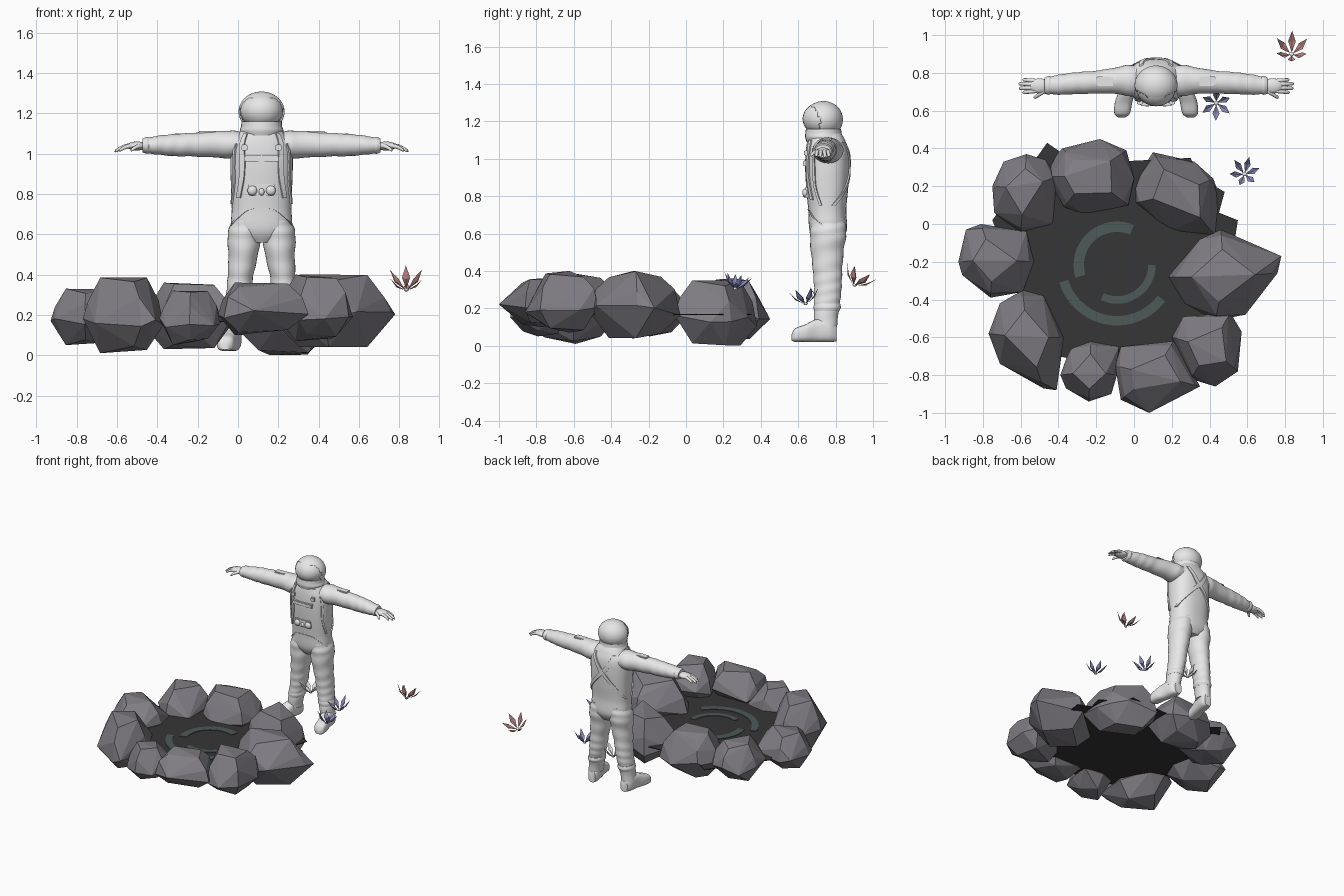
import bpy, bmesh, math, random
from mathutils import Vector, Matrix

random.seed(5)
old = bpy.data.objects.get("Cube")
if old:
    bpy.data.objects.remove(old, do_unlink=True)


def material(name, rgb):
    m = bpy.data.materials.new(name)
    m.use_nodes = True
    m.diffuse_color = (*rgb, 1)
    m.node_tree.nodes["Principled BSDF"].inputs["Base Color"].default_value = (*rgb, 1)
    return m


WHITE = material("suit white", (.8, .8, .8))
STONE = material("stone grey", (.215, .205, .23))
DARK = material("dark water", (.037, .037, .037))
TEAL = material("ripple teal", (.075, .1, .098))
PINK = material("petal pink", (.52, .25, .25))
BLUE = material("petal blue", (.25, .25, .5))
CX = .117   # centre line of the figure


def finish(name, bm, mat, smooth=True, normals=True):
    if normals:
        bmesh.ops.recalc_face_normals(bm, faces=bm.faces)
    me = bpy.data.meshes.new(name)
    bm.to_mesh(me)
    bm.free()
    ob = bpy.data.objects.new(name, me)
    bpy.context.collection.objects.link(ob)
    me.materials.append(mat)
    if smooth:
        me.shade_smooth()
        me.set_sharp_from_angle(angle=math.radians(50))
    return ob


def spline(rows, t):
    # Catmull-Rom blend of a table of stations, t in 0..1
    f = t * (len(rows) - 1)
    i = min(int(f), len(rows) - 2)
    u = f - i
    a, b, c, d = (rows[min(max(k, 0), len(rows) - 1)] for k in range(i - 1, i + 3))
    return [.5 * (2*q + (r - p)*u + (2*p - 5*q + 4*r - s)*u*u + (3*q - p - 3*r + s)*u**3)
            for p, q, r, s in zip(a, b, c, d)]


def oval(angle, power=2):
    c, s = math.cos(angle), math.sin(angle)
    return (math.copysign(abs(c) ** (2 / power), c), math.copysign(abs(s) ** (2 / power), s))


def loft(name, axis, rows, steps=40, sides=28, folds=0, depth=0, power=2, place=None):
    # rows: position along axis, two centre coordinates, two radii
    bm = bmesh.new()
    loops = []
    for k in range(steps + 1):
        t = k / steps
        p, c1, c2, r1, r2 = spline(rows, t)
        loop = []
        for j in range(sides):
            a = 2 * math.pi * j / sides
            w = 1 + depth * math.sin(2 * math.pi * folds * t + 1.6 * math.sin(a) + 2 * math.sin(9 * t))
            x, y = oval(a, power)
            v = [c1 + r1 * w * x, c2 + r2 * w * y]
            v.insert(axis, p)
            loop.append(bm.verts.new(v))
        loops.append(loop)
    for lo, hi in zip(loops, loops[1:]):
        for j in range(sides):
            bm.faces.new((lo[j], lo[j - 1], hi[j - 1], hi[j]))
    bm.faces.new(loops[0])
    bm.faces.new(loops[-1])
    if place:
        bm.transform(place)
    return finish(name, bm, WHITE)


def ball(name, centre, size, mat=WHITE, tilt=0):
    bm = bmesh.new()
    bmesh.ops.create_uvsphere(bm, u_segments=24, v_segments=14, radius=1)
    bm.transform(Matrix.Translation(centre) @ Matrix.Rotation(tilt, 4, 'X') @ Matrix.Diagonal((*size, 1)))
    return finish(name, bm, mat)


# Stones: faceted hulls around a plan outline, with a broad top and a narrower base
def stone(name, z0, z1, outline):
    bm = bmesh.new()
    mid = sum((Vector(p) for p in outline), Vector((0, 0))) / len(outline)
    for h, r, step, jitter in ((0, .58, 2, .12), (.4, 1, 1, .1), (.68, .88, 2, .06), (1, .58, 2, -.1)):
        for k in range(0, len(outline), step):
            x, y = mid.lerp(Vector(outline[k]), r)
            rise = jitter * (random.uniform(-1, 1) if step == 1 else random.random() * (k > 0))
            bm.verts.new((x, y, z0 + (h + rise) * (z1 - z0)))
    hull = bmesh.ops.convex_hull(bm, input=bm.verts)
    loose = {g for g in hull["geom_interior"] + hull["geom_unused"] if isinstance(g, bmesh.types.BMVert)}
    bmesh.ops.delete(bm, geom=list(loose), context='VERTS')
    finish(name, bm, STONE, smooth=False)


stone("stone_back_left", .05, .34, [(-.75, .2), (-.74, .06), (-.6, -.05), (-.43, 0), (-.41, .25), (-.47, .34),
                                    (-.57, .37), (-.69, .33)])
stone("stone_back", .03, .36, [(-.46, .25), (-.44, .34), (-.38, .4), (-.18, .45), (-.04, .39), (0, .24),
                               (-.03, .1), (-.26, .05), (-.37, .09)])
stone("stone_back_right", 0, .35, [(.1, .38), (.32, .33), (.42, .24), (.46, .13), (.43, -.06), (.19, -.04),
                                   (0, .11), (0, .22)])
stone("stone_right", .04, .4, [(.18, -.28), (.35, -.08), (.46, -.03), (.78, -.17), (.76, -.26), (.59, -.48),
                               (.43, -.51), (.27, -.42)])
stone("stone_front_right", .07, .4, [(.2, -.6), (.26, -.49), (.51, -.47), (.57, -.57), (.55, -.78), (.43, -.86),
                                     (.3, -.82)])
stone("stone_front", .1, .36, [(-.1, -.75), (-.07, -.65), (.21, -.62), (.3, -.77), (.35, -.86), (.08, -1),
                               (-.07, -.93)])
stone("stone_front_small", .05, .32, [(-.39, -.8), (-.34, -.66), (-.23, -.62), (-.08, -.65), (-.09, -.8),
                                      (-.12, -.9), (-.24, -.94), (-.36, -.87)])
stone("stone_front_left", .01, .385, [(-.77, -.58), (-.71, -.42), (-.59, -.35), (-.48, -.38), (-.37, -.6),
                                      (-.41, -.88), (-.48, -.87), (-.71, -.74)])
stone("stone_left", .05, .33, [(-.93, -.2), (-.89, -.03), (-.81, 0), (-.57, -.04), (-.53, -.2), (-.59, -.36),
                               (-.76, -.39), (-.91, -.27)])


# Pool and the ripple plates on it
def plate(name, outline, z, thick, mat):
    bm = bmesh.new()
    f = bm.faces.new([bm.verts.new((x, y, z)) for x, y in outline])
    up = bmesh.ops.extrude_face_region(bm, geom=[f])["geom"]
    bmesh.ops.translate(bm, verts=[v for v in up if isinstance(v, bmesh.types.BMVert)], vec=(0, 0, thick))
    finish(name, bm, mat, smooth=False)


plate("pool", [(-.46, .43), (-.36, .36), (-.1, .33), (.3, .35), (.34, .25), (.48, .17), (.45, .06), (.55, .02),
               (.5, -.3), (.46, -.7), (.1, -.8), (-.4, -.7), (-.6, -.37), (-.75, .02)], .165, .005, DARK)
for name, r0, r1, a0, a1 in (("ripple_inner", .175, .23, 67, 197), ("ripple_middle", .165, .205, 245, 360),
                             ("ripple_outer", .27, .32, 197, 323)):
    arc = [math.radians(a0 + (a1 - a0) * k / 20) for k in range(21)]
    edge = [(r, a) for r, run in ((r1, arc), (r0, arc[::-1])) for a in run]
    plate(name, [(-.09 + r * math.cos(a), -.217 + r * math.sin(a)) for r, a in edge], .17, .004, TEAL)


# Flowers: six folded petals opening upward
def flower(name, centre, mat, tilt, spin, size):
    bm = bmesh.new()
    for k in range(6):
        turn = Matrix.Rotation(spin + k * math.pi / 3, 4, 'Z')
        base, left, ridge, right, tip = [bm.verts.new(turn @ Vector(p)) for p in (
            (.1, 0, 0), (.6, .22, .42), (.62, 0, .32), (.6, -.22, .42), (1, 0, .95))]
        for f in ((base, ridge, left), (base, right, ridge), (left, ridge, tip), (ridge, right, tip)):
            bm.faces.new(f)
    bm.transform(Matrix.Translation(centre) @ Matrix.Rotation(tilt, 4, 'X') @ Matrix.Scale(size, 4))
    finish(name, bm, mat, smooth=False, normals=False)
    ball(name + "_heart", centre, (.012, .012, .008), WHITE, tilt)


flower("pink_flower", (.835, .9, .325), PINK, -.5, .5, .092)
flower("blue_flower_near", (.435, .64, .225), BLUE, .15, .5, .083)
flower("blue_flower_far", (.585, .265, .305), BLUE, -.2, .2, .08)
flower("white_flower", (.115, .74, .24), WHITE, 0, .5, .08)

# Torso
TORSO = [(.56, CX, .76, .06, .07), (.62, CX, .76, .145, .1), (.73, CX, .755, .148, .102),
         (.84, CX, .755, .152, .112), (.95, CX, .755, .155, .118), (1.04, CX, .755, .15, .115),
         (1.1, CX, .75, .115, .1), (1.135, CX, .745, .09, .085)]
loft("torso", 2, TORSO, steps=50, sides=40, power=2.4)


# Bands that follow the torso surface, given as (degrees from front, height)
def strap(name, path, width=.013, lift=.008):
    bm = bmesh.new()
    rows = []
    for k in range(25):
        deg, z = spline(path, k / 24)
        near = min((spline(TORSO, i / 200) for i in range(201)), key=lambda r: abs(r[0] - z))
        pair = []
        for d in (-1, 1):
            x, y = oval(math.radians(deg - 90) + d * width / .13, 2.4)
            pair += [bm.verts.new((near[1] + (near[3] + e) * x, near[2] + (near[4] + e) * y, z))
                     for e in (-.012, lift)]
        rows.append(pair)
    for a, b in zip(rows, rows[1:]):
        for i, j in ((0, 1), (1, 3), (3, 2), (2, 0)):
            bm.faces.new((a[i], a[j], b[j], b[i]))
    for end in (rows[0], rows[-1]):
        bm.faces.new((end[0], end[1], end[3], end[2]))
    finish(name, bm, WHITE)


def box(name, centre, size):
    bm = bmesh.new()
    bmesh.ops.create_cube(bm, size=1, matrix=Matrix.Translation(centre) @ Matrix.Diagonal((*size, 1)))
    bmesh.ops.bevel(bm, geom=bm.edges, offset=.004, segments=2, affect='EDGES')
    finish(name, bm, WHITE)


box("chest_panel", (CX, .641, .975), (.17, .03, .03))
box("control_plate", (CX, .647, .82), (.13, .02, .06))
ball("middle_knob", (CX, .638, .81), (.014, .014, .018))
loft("collar", 2, [(1.09, CX, .74, .1, .095), (1.115, CX, .737, .108, .1), (1.135, CX, .735, .102, .097),
                   (1.16, CX, .735, .1, .094)], 12)

# Helmet: visor ball inside a shell that is open from brow to chin
ball("visor", (CX, .727, 1.213), (.107, .104, .09))
bm = bmesh.new()
bmesh.ops.create_uvsphere(bm, u_segments=48, v_segments=32, radius=1)
gone = [f for f in bm.faces if f.calc_center_median().y < -.12 - .3 * abs(f.calc_center_median().z)
        and -.55 < f.calc_center_median().z < .8]
bmesh.ops.delete(bm, geom=gone, context='FACES')
bm.transform(Matrix.Translation((CX, .733, 1.208)) @ Matrix.Rotation(.15, 4, 'X') @ Matrix.Diagonal((.114, .106, .1, 1)))
shell = finish("helmet_shell", bm, WHITE)
rim = shell.modifiers.new("thickness", 'SOLIDIFY')
rim.thickness = .008

# Paired parts, s = +1 for the left side
for s, side in ((1, "left"), (-1, "right")):
    def mx(rows, col):
        return [tuple(CX + s * v if i == col else v for i, v in enumerate(r)) for r in rows]

    strap(side + "_front_strap", [(s * 38, 1.1), (s * 33, .98), (s * 35, .88), (s * 45, .78)])
    strap(side + "_side_strap", [(s * 55, 1.05), (s * 58, .95), (s * 60, .85), (s * 75, .75)], .008)
    strap(side + "_back_strap", [(s * 145, 1.09), (s * 165, 1.02), (s * 182, .94), (s * 215, .84), (s * 255, .75)])
    strap(side + "_hip_band", [(s * 3, .73), (s * 25, .72), (s * 50, .68), (s * 80, .64)], .008, .004)
    ball(side + "_knob", (CX + s * .046, .638, .817), (.024, .016, .024))
    box(side + "_buckle", (CX + s * .085, .643, 1.03), (.03, .022, .03))

    loft(side + "_leg", 2, mx([(.68, .07, .76, .075, .09), (.6, .085, .76, .083, .097), (.5, .091, .755, .074, .087),
                               (.4, .104, .757, .064, .078), (.3, .115, .758, .061, .073),
                               (.2, .13, .752, .054, .067), (.1, .143, .745, .05, .061)], 1),
         steps=80, folds=8, depth=.02)
    loft(side + "_boot_cuff", 2, mx([(.225, .127, .755, .056, .069), (.205, .129, .755, .061, .073),
                                     (.185, .132, .752, .055, .067)], 1), steps=8)
    loft(side + "_boot", 1, mx([(.565, .182, .045, .02, .018), (.585, .18, .057, .041, .036),
                                (.64, .173, .068, .046, .047), (.7, .157, .081, .044, .061),
                                (.77, .145, .08, .045, .06), (.805, .14, .068, .03, .045)], 1), power=2.8)
    loft(side + "_arm", 0, mx([(.09, .755, 1.04, .085, .07), (.16, .76, 1.045, .08, .069),
                               (.24, .757, 1.046, .066, .065), (.33, .75, 1.045, .06, .059),
                               (.43, .745, 1.043, .057, .055), (.52, .737, 1.042, .052, .046),
                               (.59, .732, 1.04, .042, .034)], 0), steps=70, folds=6, depth=.018)
    loft(side + "_cuff", 0, mx([(.555, .735, 1.041, .044, .037), (.57, .734, 1.041, .05, .042),
                                (.59, .733, 1.041, .042, .034)], 0), steps=8)
    box(side + "_arm_patch", (CX + s * .27, .755, 1.106), (.09, .05, .012))
    ball(side + "_palm", (CX + s * .617, .731, 1.038), (.055, .04, .022))
    # Fingers: start x, y, yaw, length
    for k, (fx, fy, yaw, size) in enumerate(((.635, .757, .1, .072), (.645, .74, .03, .084), (.645, .722, -.05, .082),
                                             (.635, .705, -.13, .073), (.59, .706, -.6, .07))):
        rows = [(s * size * u, 0, -.35 * size * u * u, r, r) for u, r in
                ((-.1, .011), (.3, .0115), (.6, .01), (.9, .0085), (1, .003))]
        loft(side + ("_thumb" if k == 4 else "_finger_%d" % (k + 1)), 0, rows, steps=10, sides=12,
             place=Matrix.Translation((CX + s * fx, fy, 1.04)) @ Matrix.Rotation(s * yaw, 4, 'Z'))
